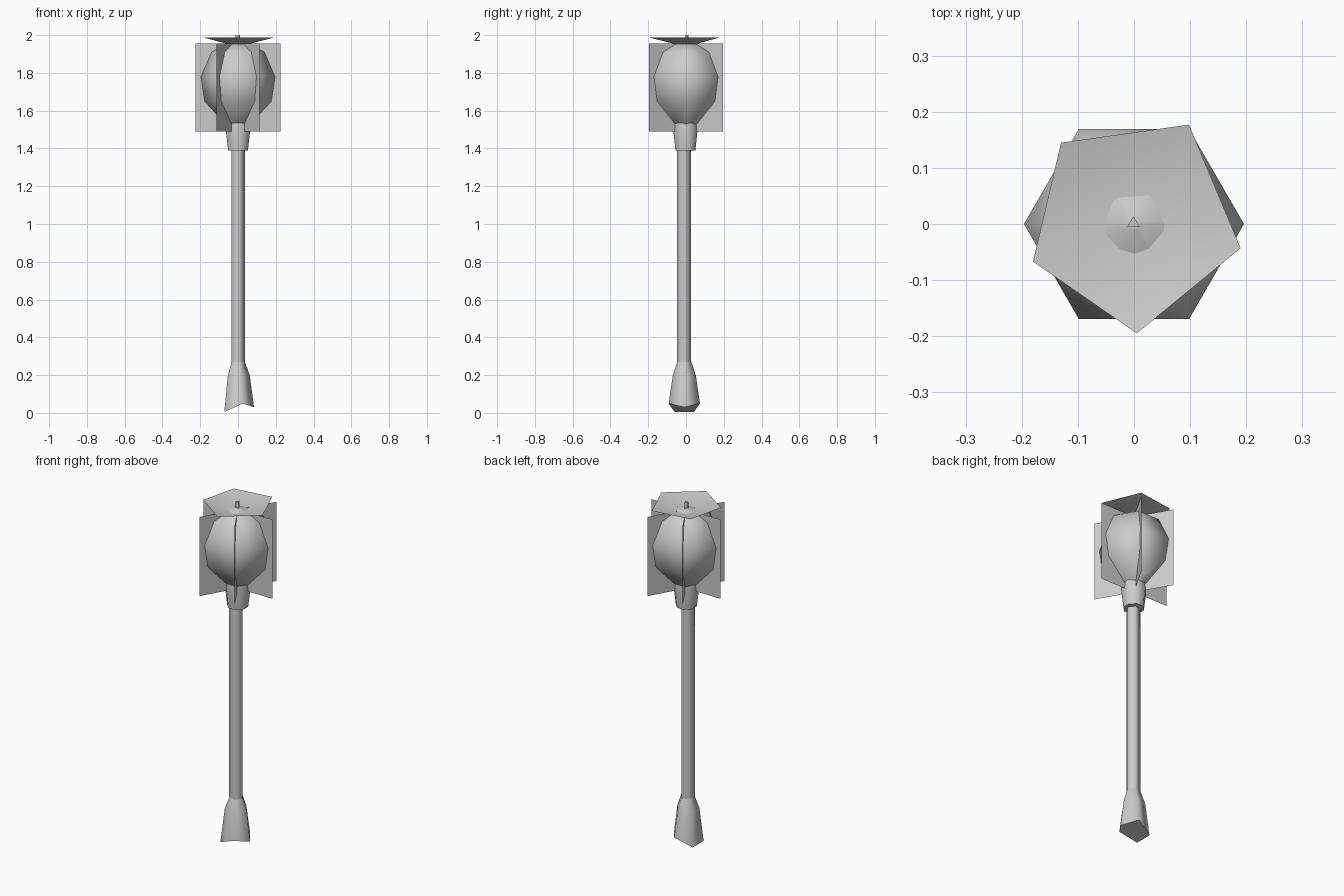
import bpy, bmesh, math
from mathutils import Vector

if "Cube" in bpy.data.objects:
    bpy.data.objects.remove(bpy.data.objects["Cube"])

# One plain material for everything
grey = bpy.data.materials.new("plain_grey")
grey.use_nodes = True
grey.diffuse_color = (0.6, 0.6, 0.6, 1)
bsdf = next(n for n in grey.node_tree.nodes if n.type == 'BSDF_PRINCIPLED')
bsdf.inputs["Base Color"].default_value = (0.6, 0.6, 0.6, 1)


def finish(name, bm, solid=True):
    if solid:
        bmesh.ops.recalc_face_normals(bm, faces=bm.faces)
    mesh = bpy.data.meshes.new(name)
    bm.to_mesh(mesh)
    bm.free()
    mesh.materials.append(grey)
    obj = bpy.data.objects.new(name, mesh)
    bpy.context.collection.objects.link(obj)
    return obj


def loft(name, sides, profile, center=(0, 0), turn=0, rim=None):
    """Stack rings of (radius, height); rim gives lift of the first ring by angle."""
    bm = bmesh.new()
    rings = []
    for level, (r, z) in enumerate(profile):
        ring = []
        for i in range(sides):
            a = turn + math.tau * i / sides
            lift = rim(a) if rim and level == 0 else 0
            ring.append(bm.verts.new((center[0] + r * math.cos(a),
                                      center[1] + r * math.sin(a), z + lift)))
        rings.append(ring)
    for low, high in zip(rings, rings[1:]):
        for i in range(sides):
            j = (i + 1) % sides
            bm.faces.new((low[i], low[j], high[j], high[i])).smooth = True
    # flat end caps
    bm.faces.new(rings[0])
    bm.faces.new(rings[-1])
    return finish(name, bm)


# Flared foot with an uneven lower rim
def foot_rim(a):
    return {0: 0.03, 1: 0.05, 2: 0.005}[min(2, round(abs(math.remainder(a, math.tau)) / (math.tau / 5)))]


loft("foot", 5, [(0.087, 0), (0.064, 0.2), (0.039, 0.27)], (-0.002, -0.009), 0, foot_rim)

# Pole and collar
loft("pole", 5, [(0.039, 0.27), (0.039, 1.4)], (-0.002, -0.011))
loft("collar", 8, [(0.057, 1.39), (0.07, 1.5), (0.067, 1.535)], (0, -0.003), math.pi / 8)

# Six sided bulb and its little finial
loft("bulb", 6, [(0.067, 1.53), (0.177, 1.65), (0.196, 1.78), (0.14, 1.91),
                 (0.067, 1.95), (0.01, 1.965)])
loft("finial", 3, [(0.013, 1.955), (0.013, 2.0)], (-0.001, 0.001), math.pi / 2)

# Thin upright panels crossing through the bulb
bm = bmesh.new()
for k in range(3):
    d = Vector((math.cos(k * math.pi / 3), math.sin(k * math.pi / 3), 0)) * 0.225
    bm.faces.new([bm.verts.new((s * d.x, s * d.y, z))
                  for s, z in ((-1, 1.49), (1, 1.49), (1, 1.955), (-1, 1.955))])
finish("crossed_panels", bm, False)

# Shallow five sided dish on top
bm = bmesh.new()
hub = bm.verts.new((0, 0, 1.938))
edge = [bm.verts.new((x, y, 1.987)) for x, y in
        ((0.19, -0.043), (0.098, 0.177), (-0.13, 0.145), (-0.18, -0.067), (0.005, -0.195))]
for a, b in zip(edge, edge[1:] + edge[:1]):
    bm.faces.new((hub, a, b)).smooth = True
finish("top_dish", bm, False)
